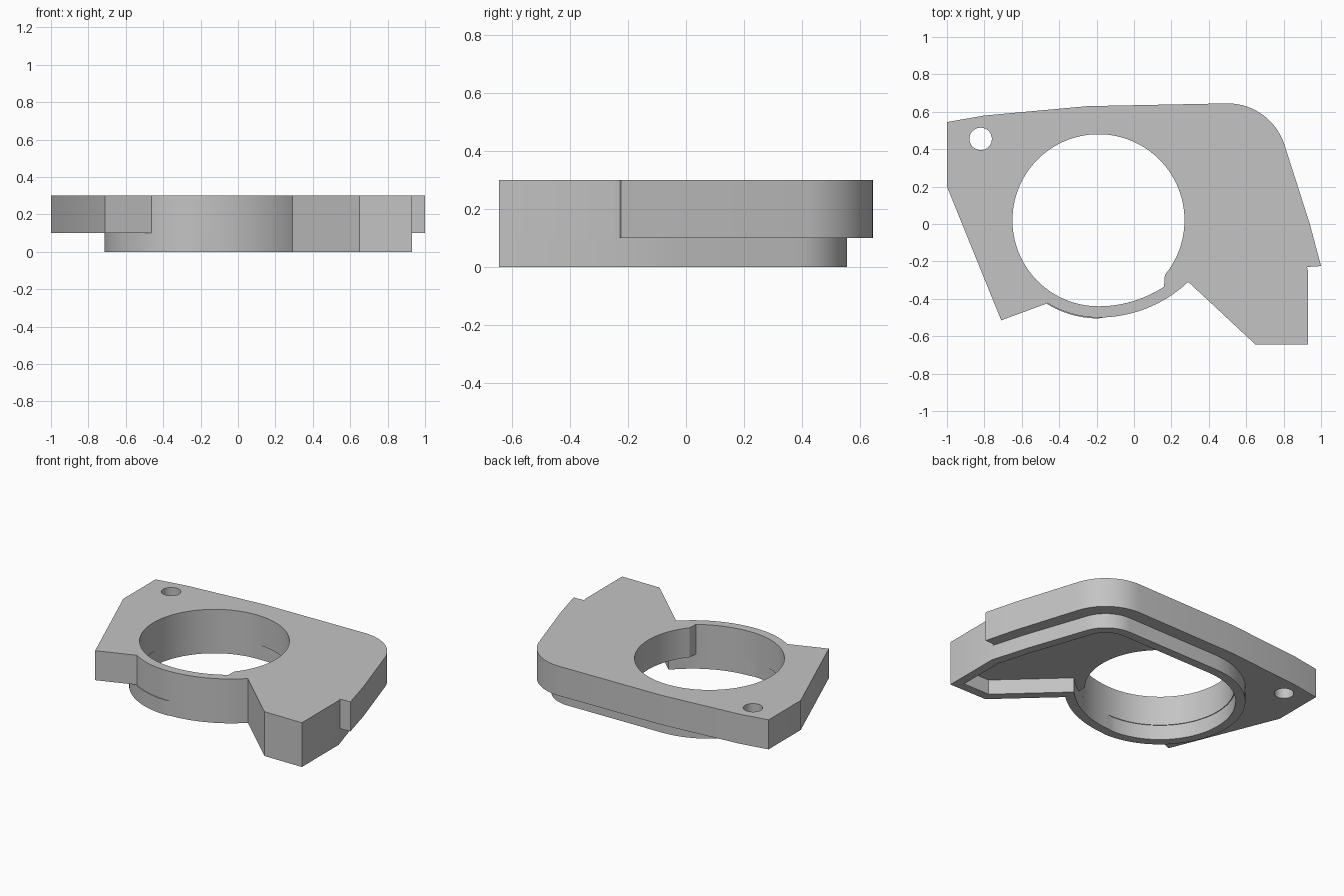
import bpy
import bmesh
from math import cos, sin, radians
from mathutils import Vector

cube = bpy.data.objects.get("Cube")
if cube:
    bpy.data.objects.remove(cube, do_unlink=True)

grey = bpy.data.materials.new("plain_grey")
grey.use_nodes = True
COLOUR = (0.55, 0.55, 0.55, 1)
grey.diffuse_color = COLOUR
grey.node_tree.nodes["Principled BSDF"].inputs["Base Color"].default_value = COLOUR


def arc(centre, radius, start, end, steps):
    """Points along a circular arc, angles in degrees."""
    pts = []
    for i in range(steps + 1):
        a = radians(start + (end - start) * i / steps)
        pts.append((centre[0] + radius * cos(a), centre[1] + radius * sin(a)))
    return pts


def inset(loop, t):
    """Move a counter-clockwise loop inwards by t with mitred corners."""
    pts = [Vector(p) for p in loop]
    result = []
    for i, p in enumerate(pts):
        d1 = (p - pts[i - 1]).normalized()
        d2 = (pts[(i + 1) % len(pts)] - p).normalized()
        n1, n2 = Vector((-d1.y, d1.x)), Vector((-d2.y, d2.x))
        result.append(tuple(p + (n1 + n2) * (t / (1 + n1.dot(n2)))))
    return result


def slab(name, loops, bottom, top):
    """Extrude an outline with holes between two heights."""
    bm = bmesh.new()
    edges = []
    for loop in loops:
        vs = [bm.verts.new((x, y, bottom)) for x, y in loop]
        edges += [bm.edges.new((vs[i - 1], vs[i])) for i in range(len(vs))]
    bmesh.ops.triangle_fill(bm, edges=edges, use_beauty=True, normal=(0, 0, 1))
    grown = bmesh.ops.extrude_face_region(bm, geom=bm.faces[:], use_keep_orig=True)
    moved = [g for g in grown["geom"] if isinstance(g, bmesh.types.BMVert)]
    bmesh.ops.translate(bm, verts=moved, vec=(0, 0, top - bottom))
    bmesh.ops.recalc_face_normals(bm, faces=bm.faces[:])
    mesh = bpy.data.meshes.new(name)
    bm.to_mesh(mesh)
    bm.free()
    mesh.materials.append(grey)
    obj = bpy.data.objects.new(name, mesh)
    bpy.context.collection.objects.link(obj)
    bpy.ops.object.select_all(action="DESELECT")
    obj.select_set(True)
    bpy.context.view_layer.objects.active = obj
    bpy.ops.object.shade_smooth_by_angle(angle=radians(25))
    return obj


BORE = (-0.19, 0.02)      # centre of the large opening
SWEEP = (-0.19, 0.20)     # centre of the wider front sweep
CORNER = (0.5, 0.325)     # centre of the rounded back corner
WALL = 0.06
STEP = 0.10               # height where the plate meets the rim

front_sweep = arc(SWEEP, 0.70, 270, 313.3, 16)[1:]

# Upper plate outline
plate = [(0.93, -0.645), (0.93, -0.25), (0.925, -0.23), (1, -0.225), (0.94, 0)]
plate += arc(CORNER, 0.32, 18, 90, 20)
plate += [(-0.25, 0.63), (-0.8, 0.58), (-1, 0.545), (-1, 0.2), (-0.71, -0.515)]
plate += arc(BORE, 0.52, 238.5, 270, 12)
plate += front_sweep + [(0.65, -0.645)]

# Large opening, with the small notch where it meets the rim
opening = arc(BORE, 0.46, -39.5, 270, 80)
opening += arc(SWEEP, 0.64, 270, 303.2, 12)[1:]

bolt_hole = arc((-0.82, 0.455), 0.06, 0, 350, 35)
slab("mounting_plate", [plate, opening, bolt_hole], STEP, 0.30)

# Lower rim, a thin wall around the pocket and the opening
rim = [(0.93, -0.645), (0.93, -0.25), (0.855, 0)]
rim += arc(CORNER, 0.23, 18, 90, 20)
rim += arc(BORE, 0.525, 91, 270, 60)
rim += front_sweep + [(0.65, -0.645)]
slab("lower_rim", [rim, inset(rim, WALL)], 0, STEP)
